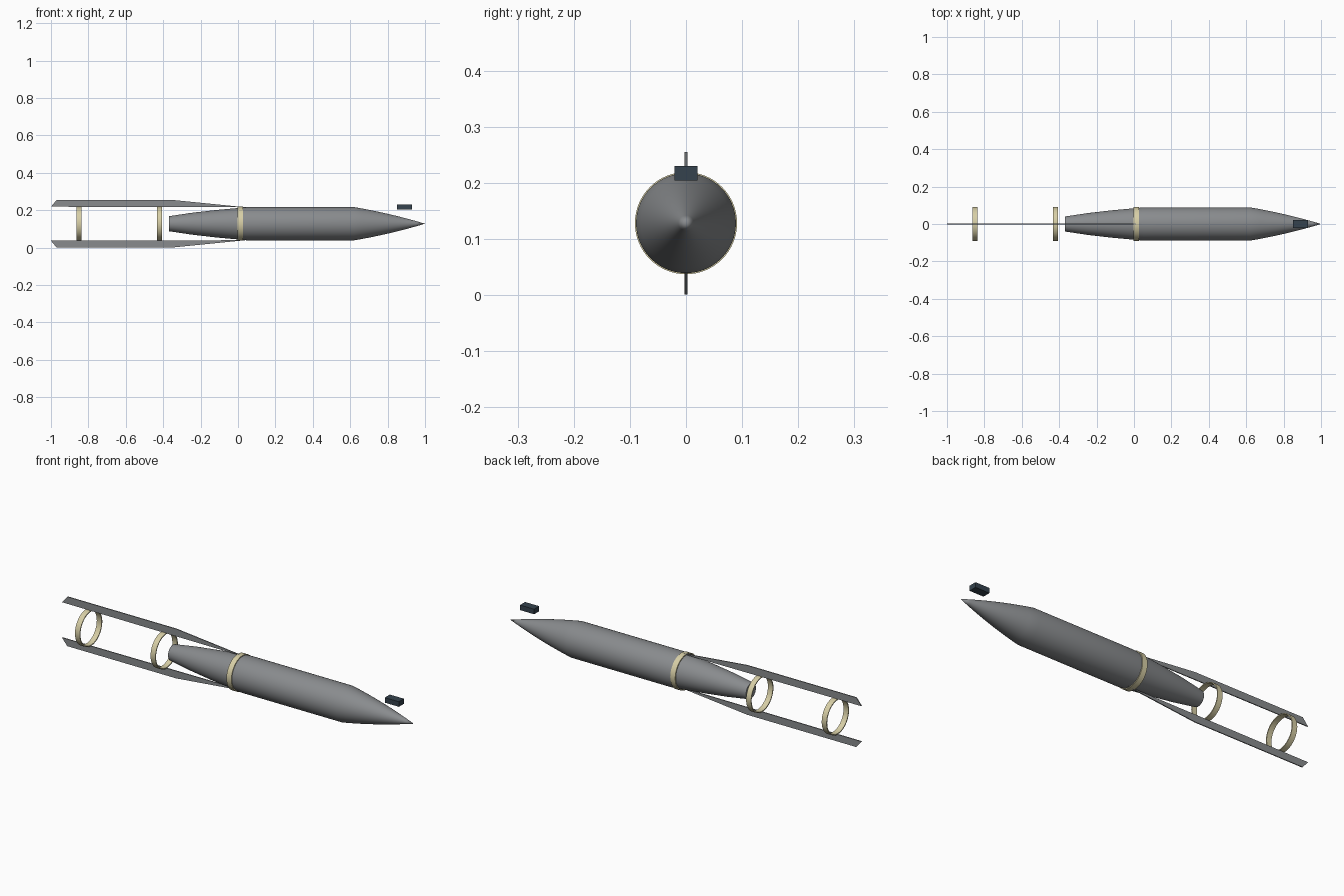
import bpy, bmesh, math

if "Cube" in bpy.data.objects:
    bpy.data.objects.remove(bpy.data.objects["Cube"])

AXIS_Z = 0.128


def material(name, rgb):
    m = bpy.data.materials.new(name)
    m.diffuse_color = (*rgb, 1)
    m.use_nodes = True
    m.node_tree.nodes["Principled BSDF"].inputs["Base Color"].default_value = m.diffuse_color
    return m


GREY = material("hull grey", (0.25, 0.26, 0.27))
CREAM = material("pale brass", (0.68, 0.62, 0.38))
DARK = material("dark slate", (0.035, 0.055, 0.075))


def finish(name, bm, mat, smooth=True):
    bmesh.ops.recalc_face_normals(bm, faces=bm.faces)
    me = bpy.data.meshes.new(name)
    bm.to_mesh(me)
    bm.free()
    me.materials.append(mat)
    ob = bpy.data.objects.new(name, me)
    bpy.context.collection.objects.link(ob)
    if smooth:
        bpy.ops.object.select_all(action='DESELECT')
        ob.select_set(True)
        bpy.context.view_layer.objects.active = ob
        bpy.ops.object.shade_smooth_by_angle(angle=math.radians(30))
    return ob


def lathe(name, profile, mat, closed=False, steps=64):
    """Spin (x, radius) points about the long axis."""
    bm = bmesh.new()
    vs = [bm.verts.new((x, 0, AXIS_Z + r)) for x, r in profile]
    pairs = list(zip(vs, vs[1:])) + ([(vs[-1], vs[0])] if closed else [])
    edges = [bm.edges.new(p) for p in pairs]
    bmesh.ops.spin(bm, geom=vs + edges, cent=(0, 0, AXIS_Z), axis=(1, 0, 0),
                   angle=math.tau, steps=steps)
    bmesh.ops.remove_doubles(bm, verts=bm.verts, dist=1e-5)
    return finish(name, bm, mat)


# Body: flat tail, boat-tail taper, straight middle, gently curved nose
R = 0.089
tail = [(-0.37, 0), (-0.37, 0.04), (-0.25, 0.058), (-0.12, 0.073), (0.0, 0.084), (0.05, R)]
nose = [(0.62 + 0.38 * t, R * (1 - t) * (1 + 0.28 * t))
        for t in (i / 8 for i in range(9))]
lathe("body", tail + nose, GREY)

# Three guide rings
for i, x in enumerate((-0.85, -0.42, 0.012)):
    w, ro, ri = 0.014, 0.091, 0.086
    lathe(f"ring_{i + 1}", [(x - w, ri), (x - w, ro), (x + w, ro), (x + w, ri)],
          CREAM, closed=True)

# Long thin rails above and below the tail
outline = [(-1.0, 0.091), (-0.97, 0.127), (-0.35, 0.127), (0.04, 0.088)]
for name, side in (("upper_rail", 1), ("lower_rail", -1)):
    bm = bmesh.new()
    face = bm.faces.new([bm.verts.new((x, -0.0025, AXIS_Z + side * z)) for x, z in outline])
    ext = bmesh.ops.extrude_face_region(bm, geom=[face])
    bmesh.ops.translate(bm, vec=(0, 0.005, 0),
                        verts=[g for g in ext["geom"] if isinstance(g, bmesh.types.BMVert)])
    finish(name, bm, GREY, smooth=False)

# Small block floating above the nose
bm = bmesh.new()
bmesh.ops.create_cube(bm, size=1)
bmesh.ops.scale(bm, vec=(0.08, 0.041, 0.026), verts=bm.verts)
bmesh.ops.translate(bm, vec=(0.89, 0, 0.217), verts=bm.verts)
finish("nose_block", bm, DARK, smooth=False)
